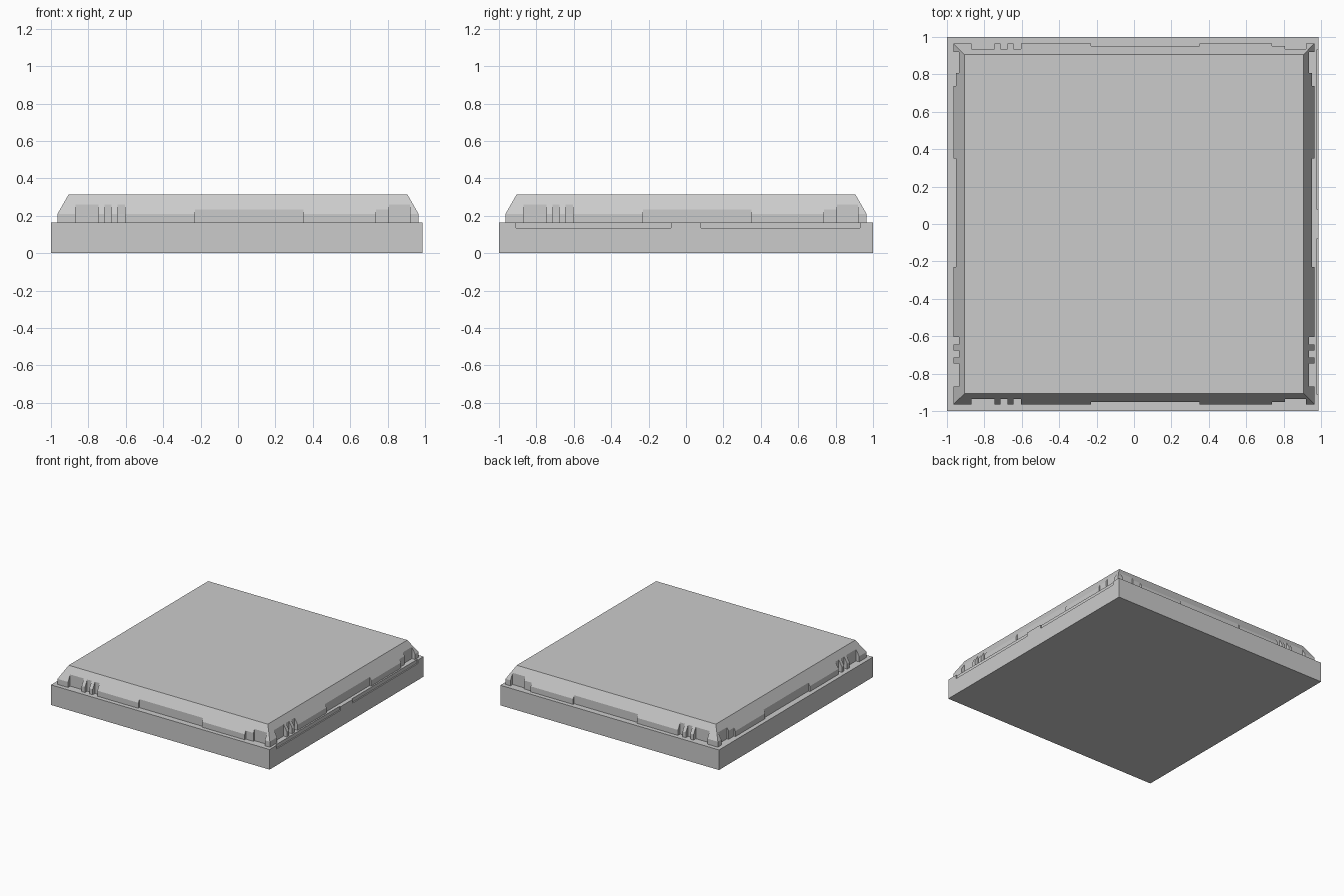
import bpy, bmesh

if "Cube" in bpy.data.objects:
    bpy.data.objects.remove(bpy.data.objects["Cube"])


def finish(name, bm):
    bmesh.ops.recalc_face_normals(bm, faces=bm.faces)
    me = bpy.data.meshes.new(name)
    bm.to_mesh(me)
    bm.free()
    ob = bpy.data.objects.new(name, me)
    bpy.context.collection.objects.link(ob)
    return ob


def box(name, ranges):
    """One object holding a box for each (x0, x1, y0, y1, z0, z1)."""
    bm = bmesh.new()
    for x0, x1, y0, y1, z0, z1 in ranges:
        vs = bmesh.ops.create_cube(bm, size=1)["verts"]
        for v in vs:
            v.co.x = x1 if v.co.x > 0 else x0
            v.co.y = y1 if v.co.y > 0 else y0
            v.co.z = z1 if v.co.z > 0 else z0
    return finish(name, bm)


def boolean(ob, tool, op):
    m = ob.modifiers.new(op.lower(), 'BOOLEAN')
    m.operation, m.solver, m.object = op, 'EXACT', tool
    bpy.context.view_layer.objects.active = ob
    bpy.ops.object.modifier_apply(modifier=m.name)
    bpy.data.objects.remove(tool)


# Base slab with two shallow slots along the top of its right side
base = box("base_slab", [(-1, 0.987, -1, 1, 0, 0.165)])
slots = box("slot_cutter", [(0.977, 1.1, -0.91, -0.08, 0.135, 0.3),
                            (0.977, 1.1, 0.08, 0.93, 0.135, 0.3)])
boolean(base, slots, 'DIFFERENCE')

# Upper plate: straight skirt, then a slope up to the flat top
bm = bmesh.new()
rings = [[bm.verts.new((sx * h, sy * h, z))
          for sx, sy in ((-1, -1), (1, -1), (1, 1), (-1, 1))]
         for h, z in ((0.965, 0.165), (0.965, 0.21), (0.905, 0.315))]
bm.faces.new(rings[0])
bm.faces.new(rings[-1])
for a, b in zip(rings, rings[1:]):
    for i in range(4):
        j = (i + 1) % 4
        bm.faces.new((a[i], a[j], b[j], b[i]))
plate = finish("bevelled_plate", bm)

# Notches in the skirt: start, end, distance from centre (same on all sides)
DEEP, SHALLOW, OUT = 0.936, 0.951, 1.1
notches = [(-0.87, -0.745, DEEP), (-0.715, -0.675, DEEP), (-0.645, -0.603, DEEP),
           (-0.23, 0.35, SHALLOW), (0.737, 0.806, SHALLOW), (0.806, 0.92, DEEP)]
side = [(-OUT, OUT)]
for t0, t1, d in notches:
    if side[-1][0] == t0:
        side.pop()
    else:
        side.append((t0, OUT))
    side += [(t0, d), (t1, d), (t1, OUT)]
    # adjoining notches share a wall without returning to the outside

outline = [(t, -d) for t, d in side] + [(d, t) for t, d in side[1:]]
outline[len(side):len(side)] = [(OUT, -OUT)]
outline += [(OUT, OUT)] + [(t, d) for t, d in reversed(side[1:])]
outline += [(-OUT, OUT)] + [(-d, t) for t, d in reversed(side[1:])]

# Keep only the part of the plate inside the notched outline
bm = bmesh.new()
face = bm.faces.new([bm.verts.new((x, y, 0.1)) for x, y in outline])
ext = bmesh.ops.extrude_face_region(bm, geom=[face])["geom"]
bmesh.ops.translate(bm, vec=(0, 0, 0.4),
                    verts=[g for g in ext if isinstance(g, bmesh.types.BMVert)])
boolean(plate, finish("notch_outline", bm), 'INTERSECT')
